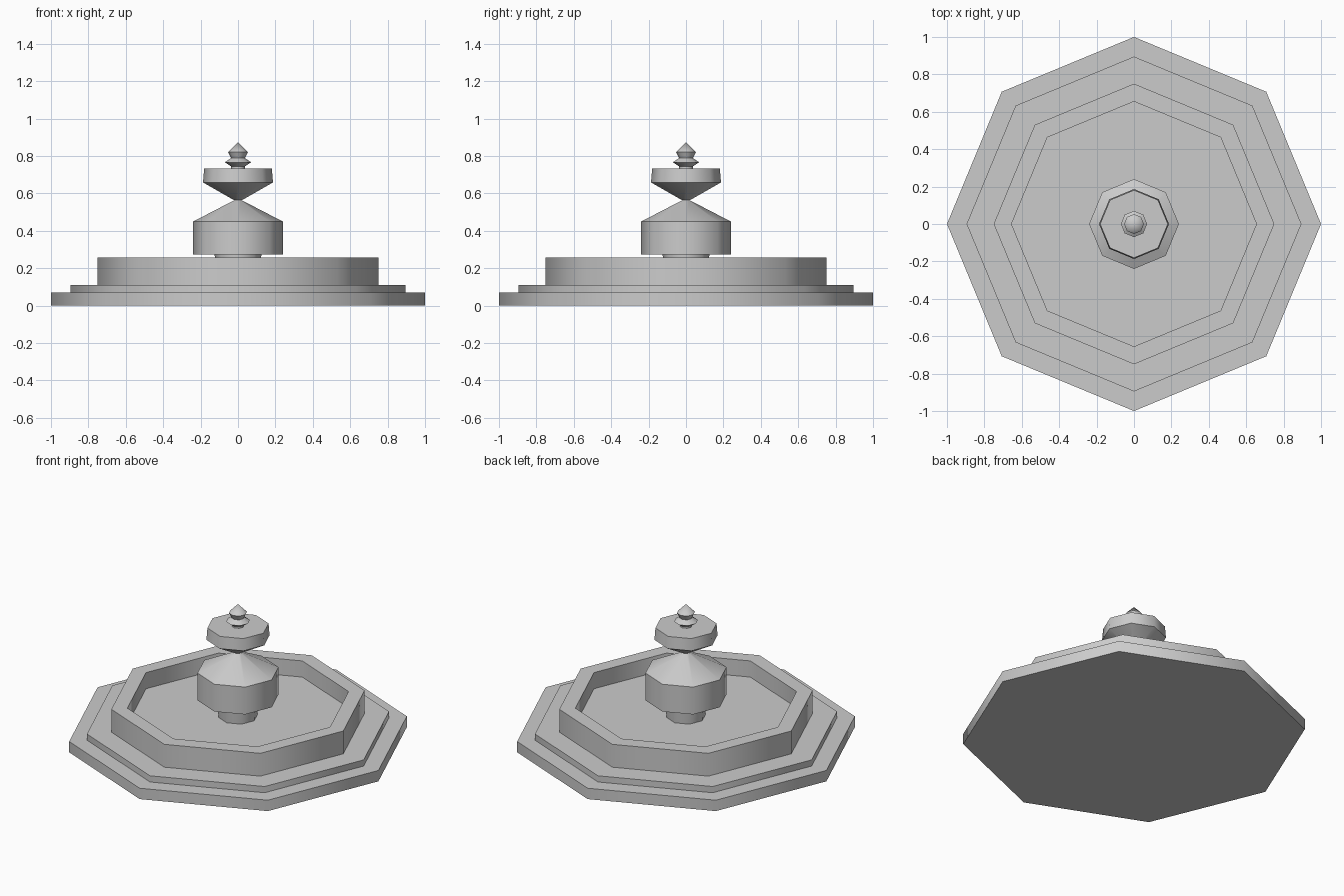
import bpy, bmesh, math

if "Cube" in bpy.data.objects:
    bpy.data.objects.remove(bpy.data.objects["Cube"])

SIDES = 8


def lathe(name, profile):
    """Revolve (radius, z) points into an eight-sided solid, closed at both ends."""
    bm = bmesh.new()
    rings = []
    for r, z in profile:
        if r == 0:
            rings.append([bm.verts.new((0, 0, z))])
        else:
            rings.append([bm.verts.new((r * math.cos(2 * math.pi * i / SIDES),
                                        r * math.sin(2 * math.pi * i / SIDES), z))
                          for i in range(SIDES)])
    for a, b in zip(rings, rings[1:]):
        for i in range(SIDES):
            j = (i + 1) % SIDES
            if len(b) == 1:
                bm.faces.new((a[i], a[j], b[0]))
            else:
                bm.faces.new((a[i], a[j], b[j], b[i]))
    for ring in (rings[0], rings[-1]):
        if len(ring) > 1:
            bm.faces.new(ring)
    bmesh.ops.recalc_face_normals(bm, faces=bm.faces)
    mesh = bpy.data.meshes.new(name)
    bm.to_mesh(mesh)
    bm.free()
    obj = bpy.data.objects.new(name, mesh)
    bpy.context.collection.objects.link(obj)
    # round shading around the sides, crisp rims
    bpy.ops.object.select_all(action='DESELECT')
    obj.select_set(True)
    bpy.context.view_layer.objects.active = obj
    bpy.ops.object.shade_smooth_by_angle(angle=math.radians(48))
    return obj


# stepped base with the walled pool
lathe("basin", [(1, 0), (1, 0.07), (0.895, 0.07), (0.895, 0.11), (0.75, 0.11),
                (0.75, 0.257), (0.655, 0.257), (0.655, 0.153)])

# pedestal, body with sloped shoulder, narrow waist and upper bowl
lathe("centrepiece", [(0.115, 0.15), (0.125, 0.273), (0.24, 0.273), (0.24, 0.449),
                      (0.02, 0.563), (0.187, 0.658), (0.181, 0.734)])

# ringed finial with a pointed tip
lathe("finial", [(0.037, 0.73), (0.037, 0.744), (0.07, 0.766), (0.037, 0.788),
                 (0.053, 0.82), (0, 0.873)])
